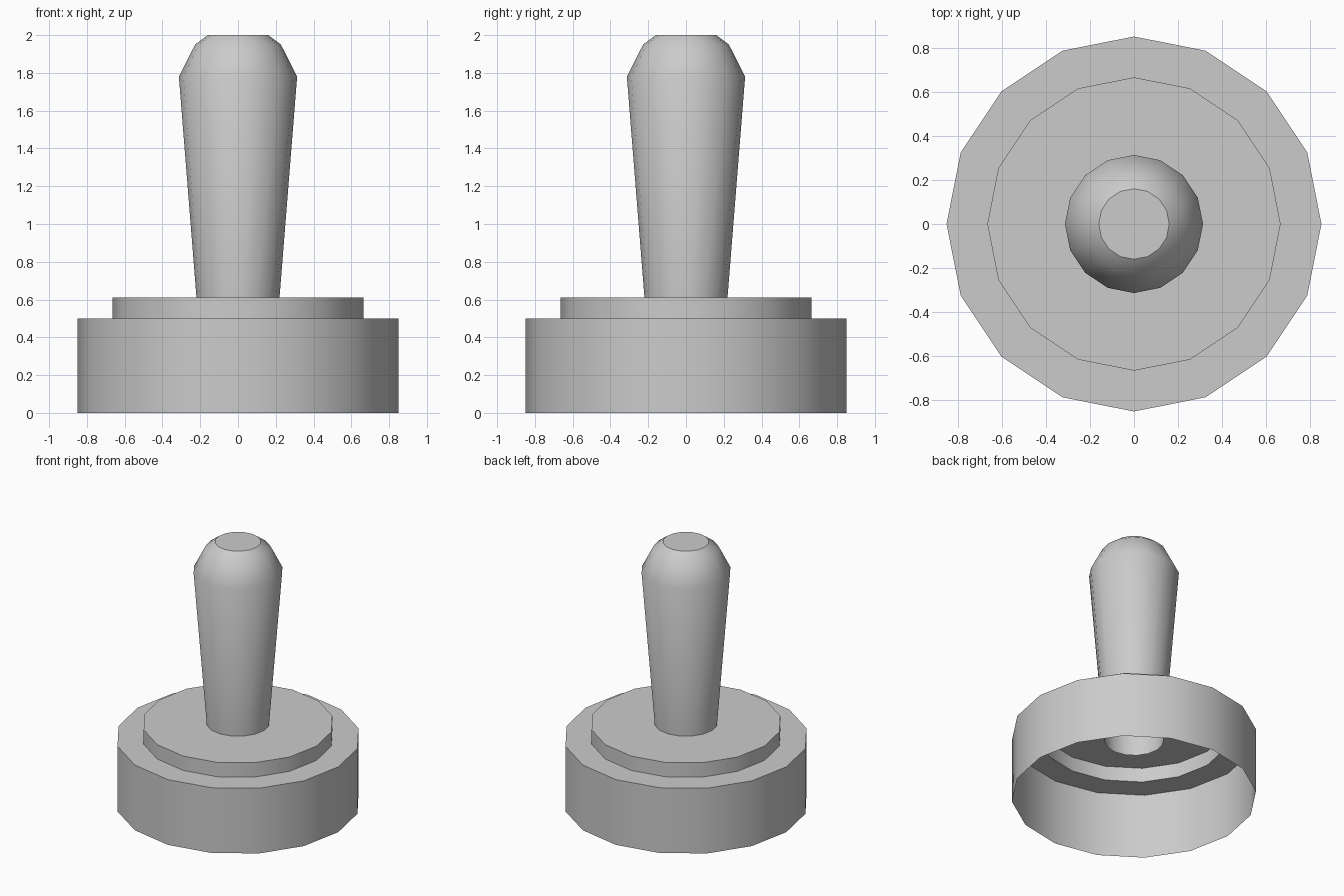
import bpy, bmesh, math

if "Cube" in bpy.data.objects:
    bpy.data.objects.remove(bpy.data.objects["Cube"])

SIDES = 16


def lathe(name, profile, smooth_angle):
    """Spin (radius, z) points into an open-bottomed shell with a flat top cap."""
    bm = bmesh.new()
    rings = []
    for r, z in profile:
        rings.append([bm.verts.new((r * math.cos(2 * math.pi * i / SIDES),
                                    r * math.sin(2 * math.pi * i / SIDES), z))
                      for i in range(SIDES)])
    for low, high in zip(rings, rings[1:]):
        for i in range(SIDES):
            j = (i + 1) % SIDES
            bm.faces.new((low[i], low[j], high[j], high[i]))
    bm.faces.new(rings[-1])
    mesh = bpy.data.meshes.new(name)
    bm.to_mesh(mesh)
    bm.free()
    obj = bpy.data.objects.new(name, mesh)
    bpy.context.collection.objects.link(obj)
    bpy.ops.object.select_all(action='DESELECT')
    obj.select_set(True)
    bpy.context.view_layer.objects.active = obj
    bpy.ops.object.shade_smooth_by_angle(angle=math.radians(smooth_angle))
    return obj


# Stepped base, hollow underneath
lathe("base", [(0.85, 0), (0.85, 0.5), (0.665, 0.5), (0.665, 0.61)], 34)

# Tapered handle with rounded top; its open lower end pokes through the base
lathe("handle", [(0.207, 0.45), (0.313, 1.78), (0.227, 1.95), (0.16, 2.0)], 34)
